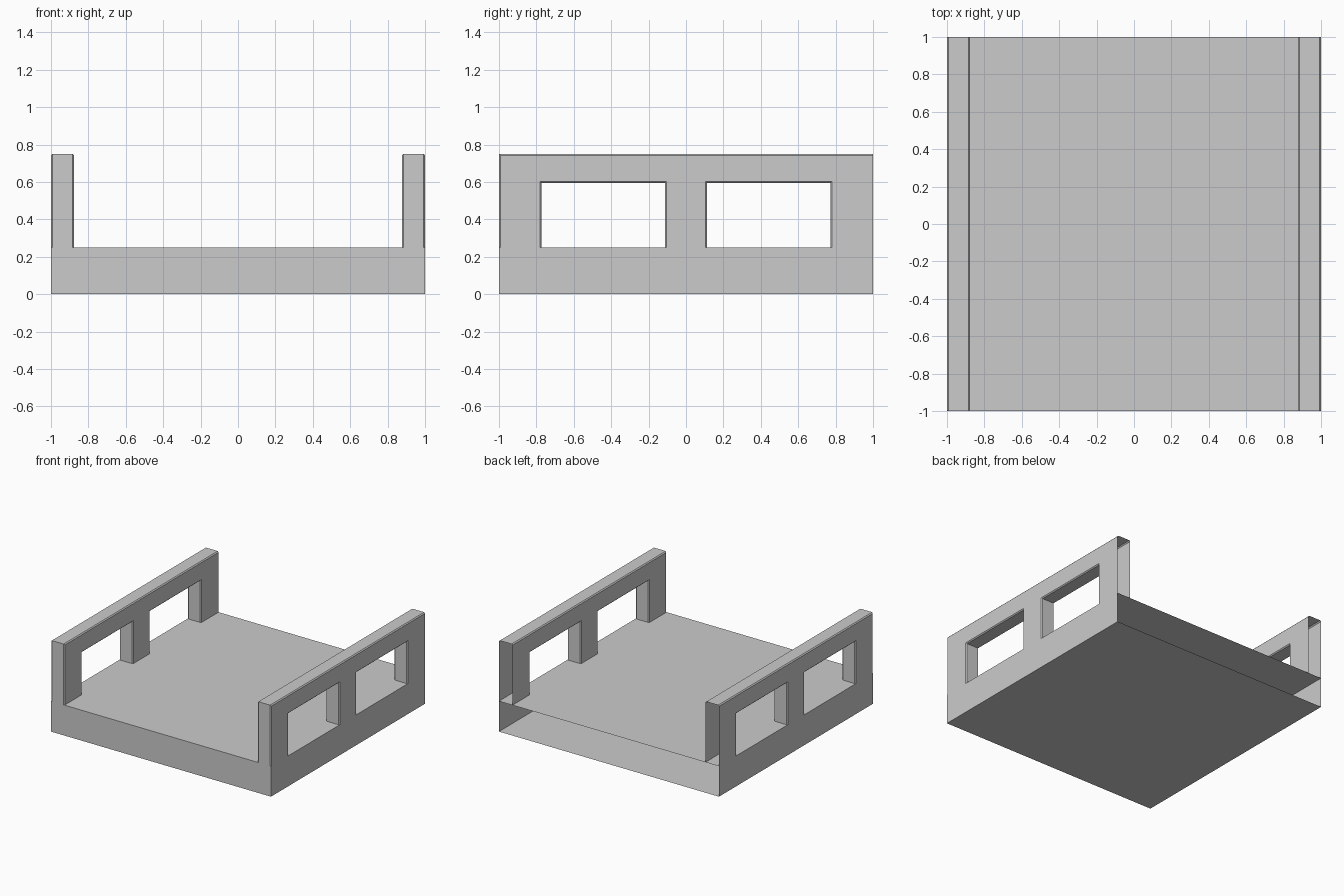
import bpy, bmesh

if "Cube" in bpy.data.objects:
    bpy.data.objects.remove(bpy.data.objects["Cube"])

DECK_TOP, RAIL_TOP, BEAM = 0.25, 0.75, 0.595
RAIL_IN = 0.877


def finish(bm, name):
    bmesh.ops.recalc_face_normals(bm, faces=bm.faces)
    me = bpy.data.meshes.new(name)
    bm.to_mesh(me)
    bm.free()
    ob = bpy.data.objects.new(name, me)
    bpy.context.collection.objects.link(ob)
    return ob


def drop_faces(bm, axis, value):
    # remove the faces lying in one plane, leaving that side open
    faces = [f for f in bm.faces
             if all(abs(v.co[axis] - value) < 1e-4 for v in f.verts)]
    bmesh.ops.delete(bm, geom=faces, context='FACES')


# Deck: box with open back
bm = bmesh.new()
bmesh.ops.create_cube(bm, size=1)
for v in bm.verts:
    v.co.x *= 2
    v.co.y *= 2
    v.co.z = (v.co.z + 0.5) * DECK_TOP
drop_faces(bm, 1, 1.0)
finish(bm, "deck")


# Railing: side profile with two openings, extruded across its thickness
def railing(name, side):
    profile = [(-1, RAIL_TOP), (-1, DECK_TOP)]
    for a, b in ((-0.773, -0.112), (0.112, 0.773)):
        profile += [(a, DECK_TOP), (a, BEAM), (b, BEAM), (b, DECK_TOP)]
    profile += [(1, DECK_TOP), (1, RAIL_TOP)]
    bm = bmesh.new()
    face = bm.faces.new([bm.verts.new((side * RAIL_IN, y, z)) for y, z in profile])
    ext = bmesh.ops.extrude_face_region(bm, geom=[face], use_keep_orig=True)
    for g in ext["geom"]:
        if isinstance(g, bmesh.types.BMVert):
            g.co.x = side
    bmesh.ops.recalc_face_normals(bm, faces=bm.faces)
    # open back end and hidden undersides
    drop_faces(bm, 1, 1.0)
    drop_faces(bm, 2, DECK_TOP)
    # small chamfer around both flat sides
    rims = [e for e in bm.edges if not e.is_boundary
            and abs(e.verts[0].co.x - e.verts[1].co.x) < 1e-4]
    bmesh.ops.bevel(bm, geom=rims, offset=0.008, segments=1, affect='EDGES')
    return finish(bm, name)


railing("left_railing", -1)
railing("right_railing", 1)
